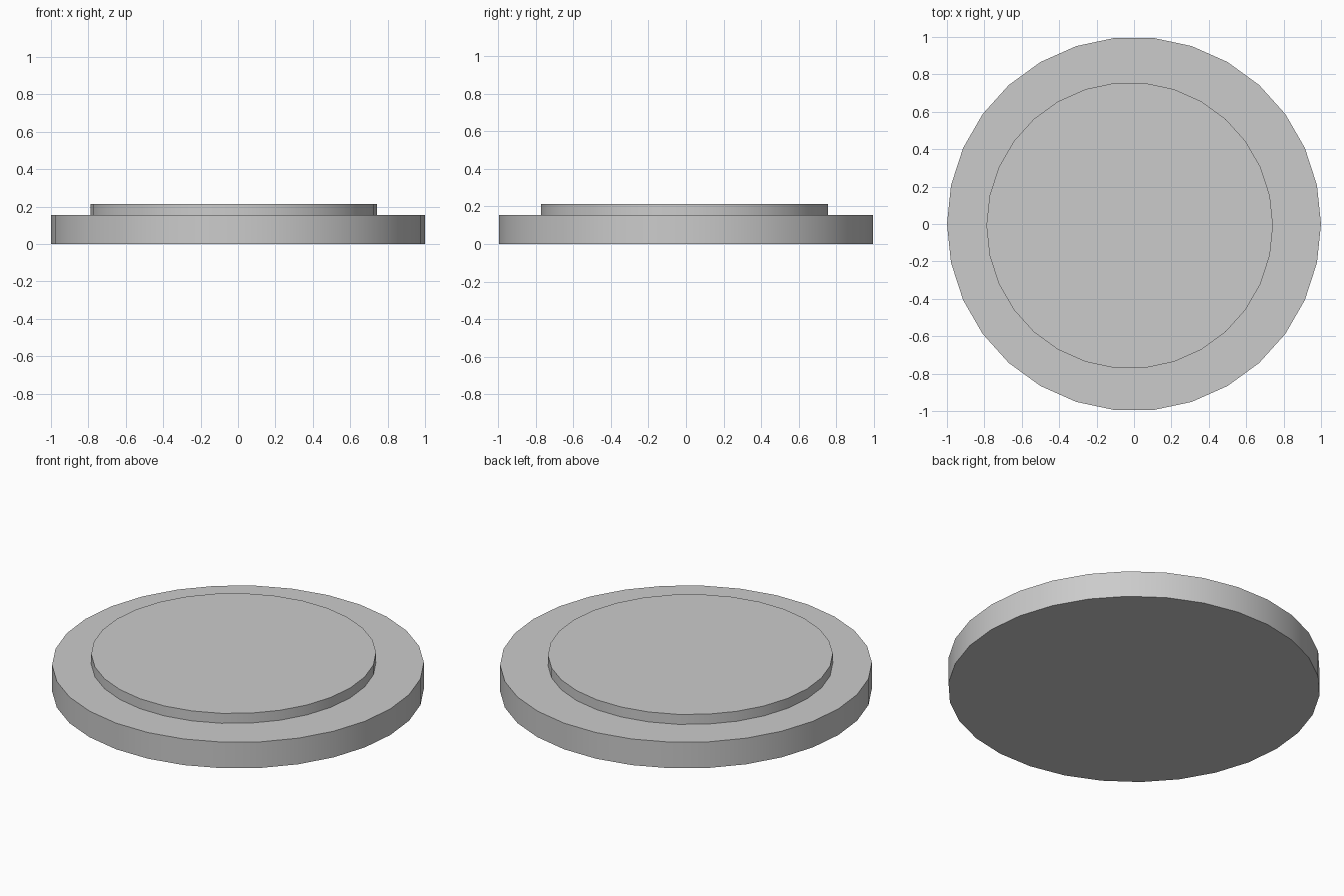
import bpy
from math import radians

if "Cube" in bpy.data.objects:
    bpy.data.objects.remove(bpy.data.objects["Cube"])


def disc(name, radius, z0, z1, x=0.0, y=0.0):
    """30-sided disc with a corner on the x axis, smooth rim and sharp edges."""
    bpy.ops.mesh.primitive_cylinder_add(
        vertices=30, radius=radius, depth=z1 - z0,
        location=(x, y, (z0 + z1) / 2), rotation=(0, 0, radians(90)))
    obj = bpy.context.object
    obj.name = name
    bpy.ops.object.transform_apply(location=False, rotation=True, scale=True)
    bpy.ops.object.shade_smooth_by_angle(angle=radians(30))
    return obj


# Wide base disc
disc("base_disc", 1.0, 0.0, 0.155)

# Thinner raised disc, slightly off centre
disc("raised_disc", 0.766, 0.15, 0.214, x=-0.023, y=-0.008)
